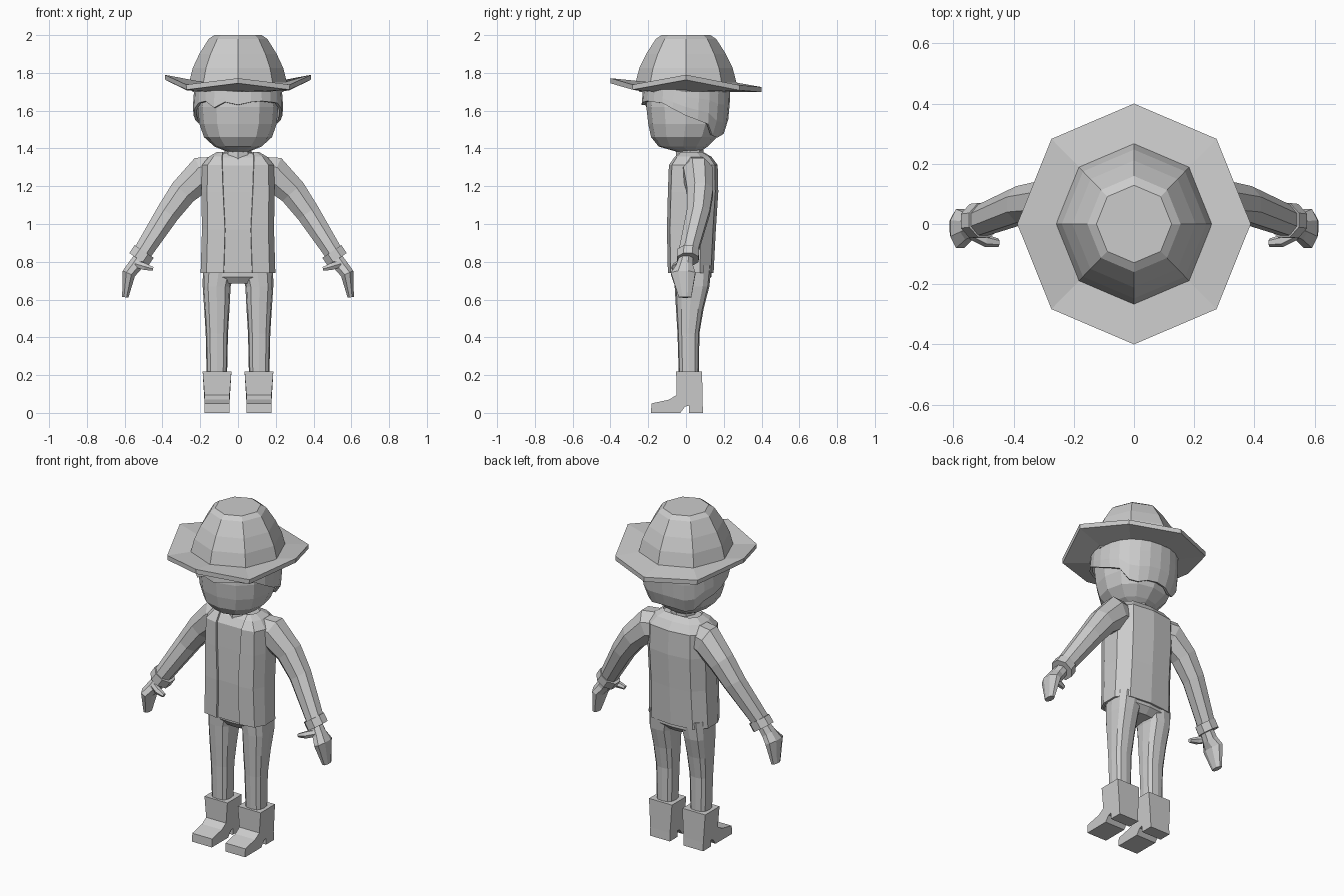
import bpy, bmesh, math
from mathutils import Vector

if "Cube" in bpy.data.objects:
    bpy.data.objects.remove(bpy.data.objects["Cube"])

grey = bpy.data.materials.new("plain grey")
grey.diffuse_color = (0.6, 0.6, 0.6, 1)
grey.use_nodes = True
grey.node_tree.nodes["Principled BSDF"].inputs["Base Color"].default_value = grey.diffuse_color


def loft(name, rings, closed=True, caps=True, thick=0.0):
    """Skin a list of equally long point rings."""
    bm = bmesh.new()
    vs = [[bm.verts.new(p) for p in r] for r in rings]
    n = len(rings[0])
    for a, b in zip(vs, vs[1:]):
        for i in range(n if closed else n - 1):
            j = (i + 1) % n
            bm.faces.new((a[i], a[j], b[j], b[i]))
    if caps:
        bm.faces.new(vs[0])
        bm.faces.new(vs[-1])
    bmesh.ops.recalc_face_normals(bm, faces=bm.faces)
    me = bpy.data.meshes.new(name)
    bm.to_mesh(me)
    bm.free()
    me.materials.append(grey)
    ob = bpy.data.objects.new(name, me)
    bpy.context.collection.objects.link(ob)
    if thick:
        m = ob.modifiers.new("thickness", 'SOLIDIFY')
        m.thickness = thick
        m.offset = 0
    return ob


def spow(v, p):
    return math.copysign(abs(v) ** p, v)


def oval(cx, cy, z, rx, ry, n=12, p=0.7):
    """Horizontal squarish ring."""
    return [(cx + rx * spow(math.cos(2 * math.pi * i / n), p),
             cy + ry * spow(math.sin(2 * math.pi * i / n), p), z) for i in range(n)]


def tube(name, side, stations, n=8):
    """Limb along a path; each station is x, y, z, half width, half depth."""
    pts = [Vector((s[0], 0, s[2])) for s in stations]
    rings = []
    for i, (x, y, z, w, d) in enumerate(stations):
        t = Vector((0, 0, 0))
        if i > 0:
            t += (pts[i] - pts[i - 1]).normalized()
        if i < len(pts) - 1:
            t += (pts[i + 1] - pts[i]).normalized()
        t.normalize()
        ring = []
        for k in range(n):
            a = 2 * math.pi * (k + 0.5) / n
            u, v = w * 1.06 * math.cos(a), d * 1.06 * math.sin(a)
            ring.append((side * (x - t.z * u), y + v, z + t.x * u))
        rings.append(ring)
    return loft(name, rings)


# Hat crown and brim (octagonal, brim raised at the sides)
def octagon(r, z, ry=None):
    zs = z if isinstance(z, list) else [z] * 8
    return [(r * math.cos(k * math.pi / 4), (ry or r) * math.sin(k * math.pi / 4), zs[k])
            for k in range(8)]


loft("hat_crown", [octagon(r, z, r * 1.03) for r, z in
                   ((.24, 1.70), (.26, 1.745), (.24, 1.825), (.205, 1.90), (.155, 1.98), (.125, 2.0))])
edge = [1.79, 1.735, 1.725, 1.735, 1.79, 1.738, 1.772, 1.738]
loft("hat_brim", [octagon(.22, 1.70), octagon(.385, [z - .027 for z in edge], .4),
                  octagon(.388, edge, .4), octagon(.25, 1.75, .26)])

# Head: z, half width, front y, back y
HEAD = [(1.38, .05, -.04, .07), (1.41, .125, -.145, .115), (1.46, .18, -.185, .165),
        (1.53, .205, -.2, .195), (1.62, .213, -.21, .205), (1.73, .205, -.2, .208)]


def head_point(z, a, grow=0.0):
    for lo, hi in zip(HEAD, HEAD[1:]):
        if z <= hi[0]:
            break
    f = (z - lo[0]) / (hi[0] - lo[0])
    w, yf, yb = (lo[i] + f * (hi[i] - lo[i]) for i in (1, 2, 3))
    return ((w + grow) * spow(math.sin(a), .9),
            (yf + yb) / 2 - ((yb - yf) / 2 + grow) * spow(math.cos(a), .9), z)


loft("head", [[head_point(h[0], k * math.pi / 6) for k in range(12)] for h in HEAD])
loft("neck", [oval(0, .02, z, r, r, 8, 1) for z, r in ((1.30, .08), (1.35, .075), (1.42, .07))])

# Hair: shell around the head with a ragged fringe, lower toward the back
half = [1.63, 1.645, 1.61, 1.645, 1.64, 1.61, 1.575, 1.55, 1.53, 1.47, 1.46, 1.475, 1.48]
hem = half + half[-2:0:-1]
hem[2], hem[-2], hem[-3] = 1.65, 1.615, 1.65
loft("hair", [[head_point(1.725 + (hem[k] - 1.725) * f, k * math.pi / 12, .018) for k in range(24)]
              for f in (0, .35, .7, 1)], caps=False, thick=.016)

# Torso: z, half width, front y, back y, half opening
TORSO = [(.74, .192, -.09, .14, .075), (.97, .185, -.095, .152, .068), (1.17, .188, -.09, .165, .078),
         (1.31, .185, -.085, .162, .083), (1.352, .15, -.055, .13, .084), (1.375, .11, -.025, .09, .08)]


def torso_ring(z, w, yf, yb, gap, s=1.0):
    d = yb - yf
    h = [(gap, yf), (.85 * w, yf + .06 * d), (w, yf + .3 * d), (w, yb - .3 * d),
         (.7 * w, yb - .06 * d), (0, yb)]
    pts = h + [(-x, y) for x, y in h[-2::-1]]
    cy = (yf + yb) / 2
    return [(x * s, cy + (y - cy) * s, z) for x, y in pts]


loft("jacket", [torso_ring(*t) for t in TORSO], closed=False, caps=False, thick=.012)
loft("shirt", [torso_ring(*t, s=.95) for t in TORSO])

# Trousers
loft("hips", [oval(0, .033, .80, .175, .10), oval(0, .034, .72, .178, .10), oval(0, .03, .685, .10, .07)])

# Boot side profile (y, z)
BOOT = [(-.185, 0), (-.03, 0), (-.005, .033), (.015, .038), (.015, 0), (.09, 0), (.088, .05),
        (.085, .22), (-.052, .22), (-.05, .095), (-.09, .07), (-.183, .05)]

for side, tag in ((-1, "left"), (1, "right")):
    loft(tag + "_trouser_leg", [oval(side * cx, cy, z, rx, ry) for z, cx, rx, cy, ry in
         ((.78, .098, .088, .035, .10), (.67, .113, .074, .032, .092), (.55, .112, .067, .02, .073),
          (.42, .112, .059, .013, .058), (.19, .112, .054, .015, .053))])
    loft(tag + "_boot", [[(side * (.111 + e * (.066 + max(0, z - .09) * .08)), y, z) for y, z in BOOT]
                         for e in (-1, 1)])
    tube(tag + "_sleeve", side, [(.08, .045, 1.275, .085, .07), (.19, .065, 1.265, .095, .08),
         (.29, .075, 1.17, .075, .07), (.37, .065, 1.06, .064, .062), (.505, .012, .85, .05, .052)])
    tube(tag + "_cuff", side, [(.497, .013, .855, .062, .058), (.525, .01, .813, .062, .058)])
    tube(tag + "_hand", side, [(.505, .005, .84, .035, .035), (.548, -.008, .775, .038, .045),
         (.578, -.015, .738, .036, .066), (.597, -.005, .612, .017, .034)])
    tube(tag + "_thumb", side, [(.545, -.03, .79, .02, .02), (.495, -.055, .775, .02, .02),
         (.45, -.062, .762, .011, .013)], 6)
